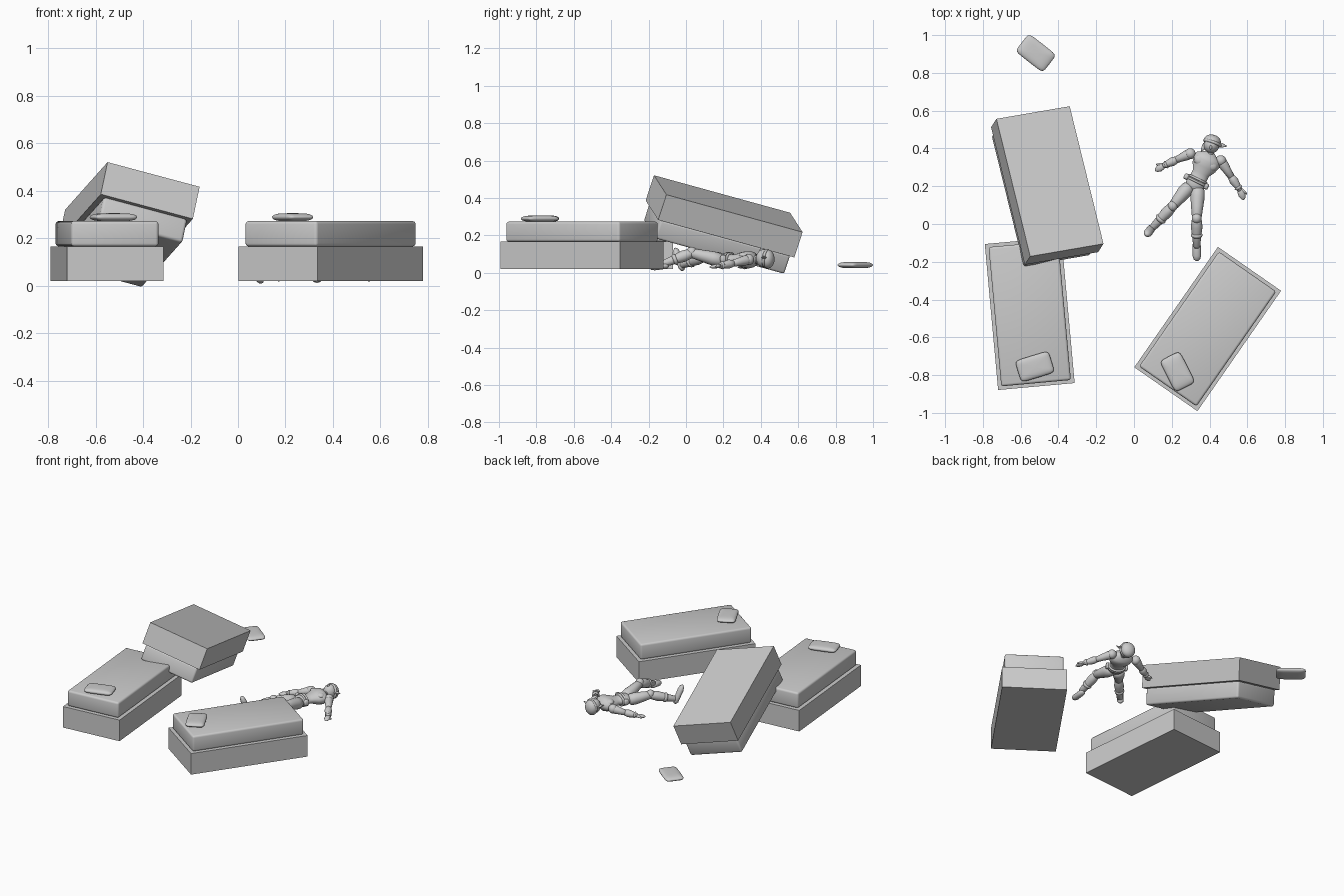
import bpy, bmesh
from math import radians, copysign, sin, cos, pi
from mathutils import Matrix, Vector

if "Cube" in bpy.data.objects:
    bpy.data.objects.remove(bpy.data.objects["Cube"])

V = Vector


def finish(name, bm, mat=None, smooth=False):
    bmesh.ops.recalc_face_normals(bm, faces=bm.faces)
    me = bpy.data.meshes.new(name)
    bm.to_mesh(me)
    bm.free()
    if smooth:
        for p in me.polygons:
            p.use_smooth = True
    ob = bpy.data.objects.new(name, me)
    bpy.context.collection.objects.link(ob)
    if mat is not None:
        ob.matrix_world = mat
    return ob


def box(name, size, z, mat, smooth=False):
    bm = bmesh.new()
    bmesh.ops.create_cube(bm, size=1)
    bmesh.ops.scale(bm, vec=size, verts=bm.verts)
    bmesh.ops.translate(bm, vec=(0, 0, z), verts=bm.verts)
    return finish(name, bm, mat, smooth)


def bed(tag, mat):
    box(f"bed_base_{tag}", (0.407, 0.776, 0.145), 0.0725, mat)
    m = box(f"mattress_{tag}", (0.37, 0.74, 0.107), 0.1985, mat, True)
    b = m.modifiers.new("rounding", 'BEVEL')
    b.width, b.segments = 0.013, 3


def blob(name, mat, radii, exps=(1, 1)):
    """Ellipsoid; exponents below 1 square it off in plan / in height."""
    bm = bmesh.new()
    bmesh.ops.create_uvsphere(bm, u_segments=32, v_segments=16, radius=1)
    for v in bm.verts:
        h = (v.co.x ** 2 + v.co.y ** 2) ** 0.5
        if h > 1e-5:
            c, s = v.co.x / h, v.co.y / h
            k = h ** exps[1]
            v.co.x = copysign(abs(c) ** exps[0], c) * k
            v.co.y = copysign(abs(s) ** exps[0], s) * k
        v.co = V((v.co.x * radii[0], v.co.y * radii[1], v.co.z * radii[2]))
    return finish(name, bm, mat, True)


def limb(name, a, b, profile, flat=1.0, n=16):
    """Lathed limb from a to b; profile = (fraction along, radius)."""
    a, b = V(a), V(b)
    w = (b - a).normalized()
    side = w.cross(V((0, 0, 1))).normalized()
    up = side.cross(w)
    bm = bmesh.new()
    rings = []
    for t, r in profile:
        c = a.lerp(b, t)
        rings.append([bm.verts.new(c + side * (r * cos(2 * pi * i / n)) + up * (r * flat * sin(2 * pi * i / n)))
                      for i in range(n)])
    for p, q in zip(rings, rings[1:]):
        for i in range(n):
            bm.faces.new((p[i], p[(i + 1) % n], q[(i + 1) % n], q[i]))
    bm.faces.new(rings[0])
    bm.faces.new(rings[-1])
    return finish(name, bm, None, True)


def place(x, y, z, deg=0):
    return Matrix.Translation((x, y, z)) @ Matrix.Rotation(radians(deg), 4, 'Z')


# two upright beds
bed("left", place(-0.552, -0.474, 0.021, 5.2))
bed("right", place(0.39, -0.556, 0.021, -34.8))

# overturned bed leaning on the left one
u = V((0.953, 0.164, -0.255)).normalized()
v = V((0.22, -0.94, 0.261))
v = (v - u * v.dot(u)).normalized()
w = u.cross(v)
bed("overturned", Matrix.Translation((-0.445, 0.226, 0.369)) @ Matrix((u, v, w)).transposed().to_4x4())

# pillows
for tag, m in (("left", place(-0.525, -0.755, 0.289, 17)),
               ("right", place(0.23, -0.782, 0.289, -63)),
               ("fallen", place(-0.52, 0.905, 0.041, -38))):
    blob(f"pillow_{tag}", m, (0.093, 0.06, 0.017), (0.3, 0.5))

# torso of the lying figure
pelvis, neck = V((0.318, 0.195, 0.07)), V((0.404, 0.372, 0.07))
limb("torso", pelvis, neck, ((-.1, .03), (0, .05), (.15, .053), (.3, .046), (.42, .046), (.6, .066),
                             (.78, .076), (.9, .068), (.98, .04), (1.05, .02)), 0.62, 24)
for i, t in enumerate((0.16, 0.24)):
    limb(f"belt_{i}", pelvis.lerp(neck, t - .03), pelvis.lerp(neck, t + .03),
         ((0, .05), (.2, .056), (.8, .056), (1, .05)), 0.72, 24)
for s in (-1, 1):
    blob(f"chest_{s}", place(0.379 + s * 0.03, 0.324 - s * 0.014, 0.092, -27), (.033, .028, .019))
    blob(f"pouch_{s}", place(0.33 + s * 0.052, 0.225 - s * 0.026, 0.075, -27), (.013, .016, .02), (.5, .6))
limb("neck", (0.398, 0.36, 0.07), (0.41, 0.405, 0.075), ((0, .026), (.5, .02), (1, .022)))

# head, cap brim and pointed ears
blob("head", place(0.41, 0.417, 0.077, -15), (.041, .043, .048))
blob("cap", place(0.415, 0.437, 0.073, -15), (.046, .036, .05))
blob("nose", place(0.407, 0.405, 0.122), (.007, .011, .01))
limb("brim", (0.413, 0.422, 0.078), (0.418, 0.436, 0.076), ((0, .046), (.3, .051), (.7, .051), (1, .046)), 1.0, 24)
limb("ear_left", (0.38, 0.42, 0.08), (0.355, 0.385, 0.085), ((0, .016), (.5, .012), (1, .002)), 0.5)
limb("ear_right", (0.44, 0.42, 0.08), (0.492, 0.412, 0.085), ((0, .017), (.5, .012), (1, .002)), 0.5)

# arms
UPPER = ((-.12, .012), (0, .025), (.25, .027), (.6, .022), (1, .018), (1.1, .008))
FORE = ((-.1, .01), (0, .019), (.3, .024), (.7, .018), (1, .014), (1.08, .006))
for tag, sh, el, wr, tip in (
        ("left", (.297, .372, .07), (.225, .34, .05), (.157, .309, .037), (.112, .282, .03)),
        ("right", (.46, .335, .07), (.515, .25, .05), (.561, .18, .037), (.582, .128, .03))):
    limb(f"upper_arm_{tag}", sh, el, UPPER)
    limb(f"forearm_{tag}", el, wr, FORE)
    wr, tip = V(wr), V(tip)
    limb(f"hand_{tag}", wr, tip, ((-.1, .012), (.2, .018), (.5, .019), (.85, .012), (1, .004)), 0.6)
    side = (tip - wr).normalized().cross(V((0, 0, 1)))
    for s in ((-1,) if tag == "right" else (1,)):
        limb(f"thumb_{tag}", wr + side * s * .008, wr.lerp(tip, .6) + side * s * .026,
             ((0, .008), (.6, .007), (1, .003)))
    blob(f"shoulder_{tag}", place(*sh), (.029, .029, .03))
    limb(f"cuff_{tag}", V(el).lerp(wr, .72), V(el).lerp(wr, .9), ((0, .017), (.3, .021), (.7, .021), (1, .015)))

# legs and boots
THIGH = ((-.12, .02), (0, .036), (.25, .038), (.6, .032), (1, .025), (1.12, .012))
SHIN = ((-.1, .014), (0, .025), (.3, .031), (.65, .024), (1, .019), (1.08, .012))
for tag, hip, kn, an, heel, toe in (
        ("left", (.288, .195, .068), (.205, .095, .085), (.1, -.018, .042), (.093, -.022, .028), (.066, -.058, .132)),
        ("right", (.338, .18, .068), (.332, .03, .105), (.332, -.115, .05), (.332, -.105, .038), (.333, -.196, .028))):
    limb(f"thigh_{tag}", hip, kn, THIGH)
    limb(f"shin_{tag}", kn, an, SHIN)
    blob(f"knee_pad_{tag}", place(kn[0], kn[1], kn[2] + .006), (.026, .028, .027))
    limb(f"boot_cuff_{tag}", V(kn).lerp(V(an), .55), V(kn).lerp(V(an), .68),
         ((0, .026), (.3, .031), (.7, .03), (1, .024)))
    limb(f"boot_{tag}", heel, toe, ((-.15, .01), (0, .021), (.3, .022), (.7, .023), (.9, .017), (1, .006)), 0.8)
